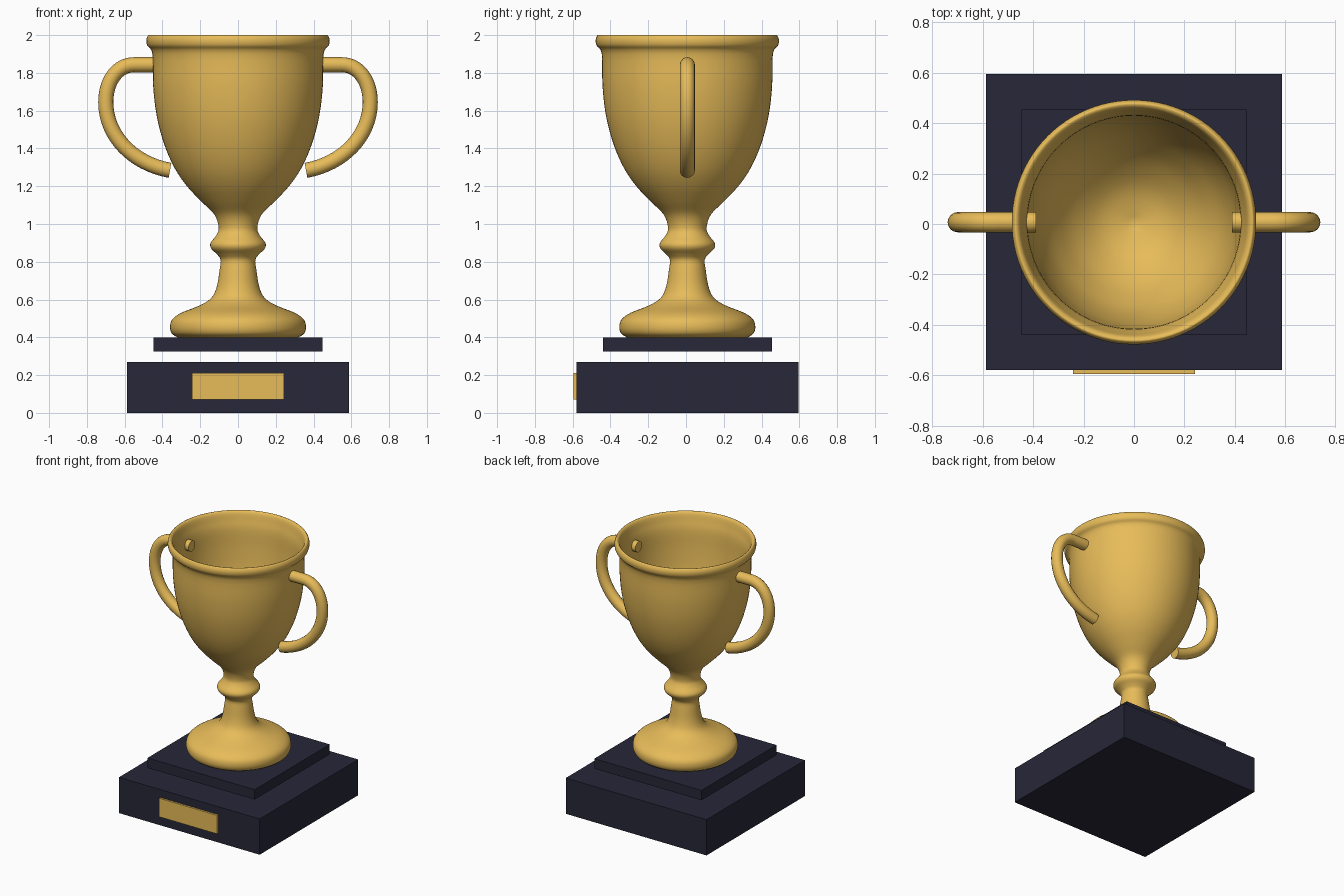
import bpy, bmesh, math
from mathutils import Vector

if "Cube" in bpy.data.objects:
    bpy.data.objects.remove(bpy.data.objects["Cube"], do_unlink=True)

CY = 0.007  # the plaque pushes the main body slightly back


def material(name, rgb):
    m = bpy.data.materials.new(name)
    m.use_nodes = True
    m.diffuse_color = (*rgb, 1)
    bsdf = m.node_tree.nodes["Principled BSDF"]
    bsdf.inputs["Base Color"].default_value = (*rgb, 1)
    return m


gold = material("gold", (0.8, 0.5, 0.1))
navy = material("dark navy", (0.02, 0.02, 0.04))


def add_object(name, data, mat):
    ob = bpy.data.objects.new(name, data)
    data.materials.append(mat)
    bpy.context.collection.objects.link(ob)
    return ob


def box(name, size, centre, mat):
    mesh = bpy.data.meshes.new(name)
    bm = bmesh.new()
    bmesh.ops.create_cube(bm, size=1)
    bmesh.ops.scale(bm, vec=size, verts=bm.verts)
    bm.to_mesh(mesh)
    bm.free()
    ob = add_object(name, mesh, mat)
    ob.location = centre
    return ob


def smooth_path(points, steps=4):
    """Catmull-Rom curve through (radius, height) points."""
    p = [Vector(q) for q in points]
    p = [p[0]] + p + [p[-1]]
    out = []
    for a, b, c, d in zip(p, p[1:], p[2:], p[3:]):
        for i in range(steps):
            t = i / steps
            out.append(0.5 * (2 * b + (c - a) * t + (2 * a - 5 * b + 4 * c - d) * t ** 2
                              + (3 * b - a - 3 * c + d) * t ** 3))
    return out + [p[-1]]


def lathe(name, profile, mat, sides=96):
    mesh = bpy.data.meshes.new(name)
    bm = bmesh.new()
    verts = [bm.verts.new((max(r, 0), 0, z)) for r, z in profile]
    edges = [bm.edges.new(pair) for pair in zip(verts, verts[1:])]
    bmesh.ops.spin(bm, geom=verts + edges, cent=(0, 0, 0), axis=(0, 0, 1),
                   angle=math.tau, steps=sides)
    bmesh.ops.remove_doubles(bm, verts=bm.verts, dist=0.0001)
    bmesh.ops.recalc_face_normals(bm, faces=bm.faces)
    bm.to_mesh(mesh)
    bm.free()
    return add_object(name, mesh, mat)


def shade(ob):
    bpy.ops.object.select_all(action="DESELECT")
    ob.select_set(True)
    bpy.context.view_layer.objects.active = ob
    bpy.ops.object.shade_smooth_by_angle(angle=math.radians(45))


# Stepped plinth and plaque
box("plinth_base", (1.175, 1.175, 0.27), (0, CY, 0.135), navy)
box("plinth_step", (0.895, 0.895, 0.075), (0, CY, 0.3625), navy)
box("plaque", (0.485, 0.024, 0.14), (0, -0.583, 0.14), gold)

# Cup: foot, stem, knob, bowl, rolled rim, then the inside of the bowl
foot_to_rim = [
    (0.32, 0.40), (0.35, 0.42), (0.36, 0.455), (0.348, 0.495), (0.30, 0.53),
    (0.20, 0.57), (0.14, 0.61), (0.112, 0.67), (0.097, 0.76), (0.092, 0.81),
    (0.112, 0.84), (0.142, 0.87), (0.145, 0.90), (0.115, 0.94), (0.102, 0.98),
    (0.125, 1.05), (0.195, 1.12), (0.27, 1.20), (0.335, 1.295), (0.39, 1.42),
    (0.43, 1.57), (0.449, 1.73), (0.453, 1.90), (0.48, 1.945), (0.485, 1.975),
    (0.476, 1.998)]
inside = [
    (0.465, 2.0), (0.452, 1.985), (0.44, 1.94), (0.425, 1.87), (0.418, 1.73),
    (0.40, 1.57), (0.36, 1.42), (0.305, 1.31), (0.235, 1.215), (0.13, 1.13),
    (0, 1.09)]
cup = lathe("cup", [Vector((0, 0.40))] + smooth_path(foot_to_rim + inside), gold)
cup.location.y = CY
shade(cup)

# Handles: (point, incoming control, outgoing control) in x and z
handle_path = [
    ((0.39, 1.843), (0.35, 1.843), (0.44, 1.843)),
    ((0.55, 1.843), (0.50, 1.843), (0.64, 1.843)),
    ((0.70, 1.645), (0.70, 1.755), (0.70, 1.47)),
    ((0.36, 1.284), (0.56, 1.32), (0.30, 1.27))]
for name, side in (("left_handle", 1), ("right_handle", -1)):
    curve = bpy.data.curves.new(name, "CURVE")
    curve.dimensions = "3D"
    curve.bevel_depth = 0.04
    curve.bevel_resolution = 6
    curve.resolution_u = 16
    curve.use_fill_caps = True
    spline = curve.splines.new("BEZIER")
    spline.bezier_points.add(len(handle_path) - 1)
    for bp, coords in zip(spline.bezier_points, handle_path):
        bp.handle_left_type = bp.handle_right_type = "FREE"
        bp.co, bp.handle_left, bp.handle_right = [(side * x, CY, z) for x, z in coords]
    temp = add_object(name + "_path", curve, gold)
    bpy.context.view_layer.update()
    mesh = bpy.data.meshes.new_from_object(
        temp.evaluated_get(bpy.context.evaluated_depsgraph_get()))
    bpy.data.objects.remove(temp, do_unlink=True)
    mesh.materials.clear()
    handle = add_object(name, mesh, gold)
    shade(handle)
